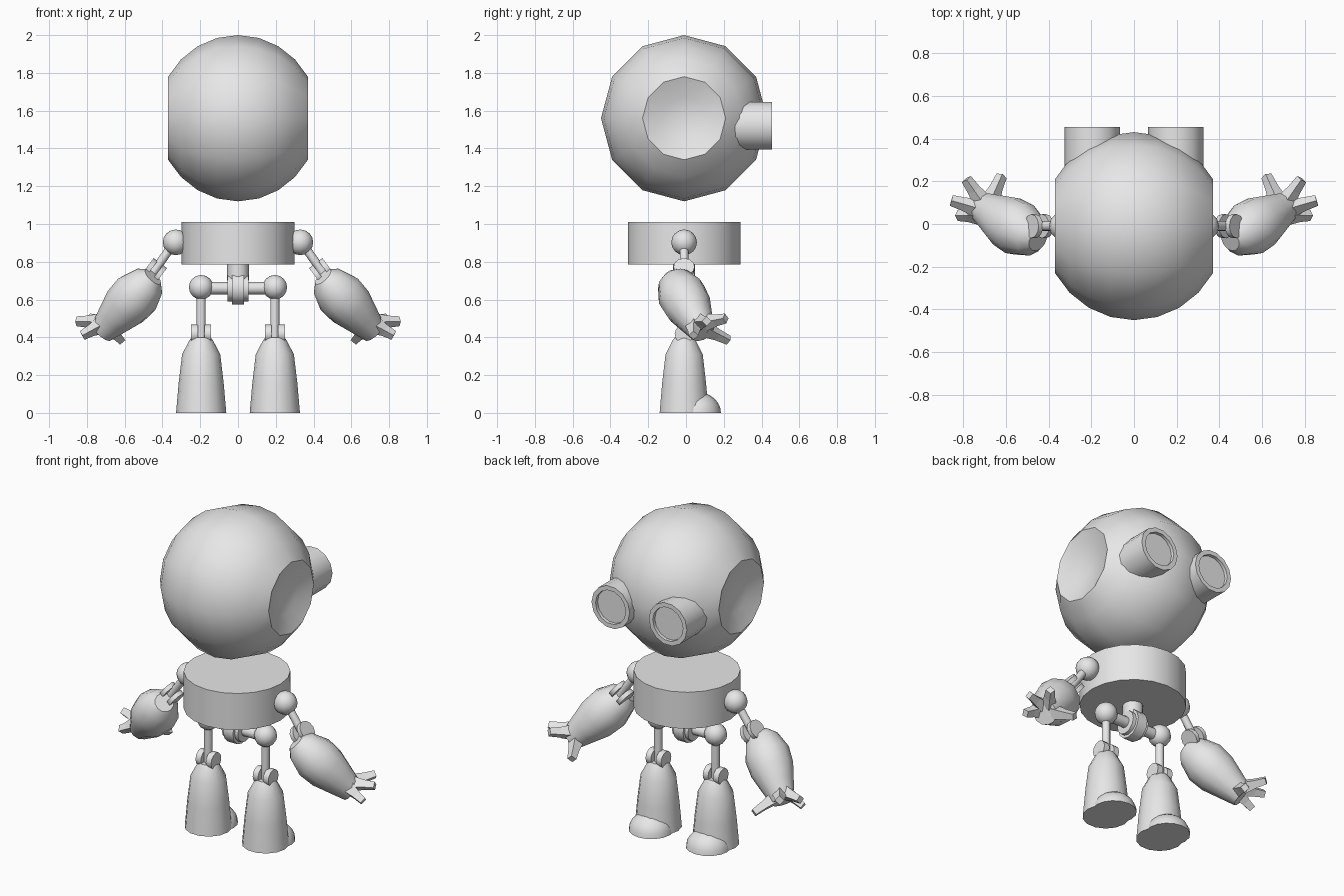
import bpy, bmesh, math
from mathutils import Vector

if "Cube" in bpy.data.objects:
    bpy.data.objects.remove(bpy.data.objects["Cube"])

grey = bpy.data.materials.new("light_grey")
grey.diffuse_color = (0.8, 0.8, 0.8, 1)
grey.use_nodes = True
grey.node_tree.nodes["Principled BSDF"].inputs["Base Color"].default_value = grey.diffuse_color
CY = -0.01  # depth of the body's centre line


def lathe(name, origin, direction, profile, segs, scale=(1, 1, 1), smooth=True):
    """Revolve (distance, radius) points about an axis; open ends get capped."""
    bm = bmesh.new()
    rings = []
    for d, r in profile:
        if r < 1e-5:
            rings.append([bm.verts.new((0, 0, d))])
        else:
            rings.append([bm.verts.new((r * math.cos(2 * math.pi * i / segs),
                                        r * math.sin(2 * math.pi * i / segs), d))
                          for i in range(segs)])
    for a, b in zip(rings, rings[1:]):
        for i in range(segs):
            j = (i + 1) % segs
            if len(a) == 1:
                bm.faces.new((a[0], b[j], b[i]))
            elif len(b) == 1:
                bm.faces.new((a[i], a[j], b[0]))
            else:
                bm.faces.new((a[i], a[j], b[j], b[i]))
    for ring in (rings[0], rings[-1]):
        if len(ring) > 1:
            bm.faces.new(ring)
    rot = Vector(direction).to_track_quat('Z', 'Y')
    for v in bm.verts:
        local = Vector(c * s for c, s in zip(v.co, scale))
        v.co = rot @ local + Vector(origin)
    bmesh.ops.recalc_face_normals(bm, faces=bm.faces)
    mesh = bpy.data.meshes.new(name)
    bm.to_mesh(mesh)
    bm.free()
    mesh.materials.append(grey)
    obj = bpy.data.objects.new(name, mesh)
    bpy.context.collection.objects.link(obj)
    if smooth:
        bpy.ops.object.select_all(action='DESELECT')
        obj.select_set(True)
        bpy.context.view_layer.objects.active = obj
        bpy.ops.object.shade_smooth_by_angle(angle=math.radians(40))
    return obj


def rod(name, a, b, r, segs=12):
    a, b = Vector(a), Vector(b)
    return lathe(name, a, b - a, [(0, r), ((b - a).length, r)], segs)


def ball(name, centre, r):
    prof = [(-r * math.cos(math.pi * i / 8), r * math.sin(math.pi * i / 8)) for i in range(9)]
    return lathe(name, centre, (0, 0, 1), prof, 12)


def clevis(name, centre, axis, r, gap, thick):
    """Two parallel discs around a joint."""
    axis = Vector(axis).normalized()
    for k in (-1, 1):
        c = Vector(centre) + axis * gap * k
        rod(name, c - axis * thick / 2, c + axis * thick / 2, r)


# Head: sphere about the x axis whose two end caps are pushed inwards
R, X = 0.44, 0.427
arc = [(X * math.cos(math.radians(a)), R * math.sin(math.radians(a))) for a in range(30, 151, 15)]
dish = [(0.312, 0), (0.327, 0.114)]
head = dish + arc + [(-d, r) for d, r in reversed(dish)]
lathe("head", (0, CY, 1.56), (1, 0, 0), head, 12)

# Body
lathe("body", (0, CY, 0.785), (0, 0, 1), [(0, 0.298), (0.225, 0.298)], 20)

# Pelvis: neck, barrel and cross bar
rod("pelvis_neck", (0, CY, 0.70), (0, CY, 0.80), 0.058)
lathe("pelvis_barrel", (0, CY, 0.66), (1, 0, 0),
      [(-0.055, 0.07), (-0.033, 0.07), (-0.033, 0.087), (0.033, 0.087),
       (0.033, 0.07), (0.055, 0.07)], 12)
rod("pelvis_bar", (-0.195, CY, 0.66), (0.195, CY, 0.66), 0.033)

for s in (-1, 1):
    # Eye tube with a recessed lens
    lathe("eye", (s * 0.195, 0.22, 1.52), (0, 1, 0),
          [(0, 0.13), (0.235, 0.13), (0.235, 0.103), (0.215, 0.103)], 14)

    # Leg
    x = s * 0.195
    ball("hip_ball", (x, CY, 0.665), 0.065)
    rod("upper_leg", (x, CY, 0.66), (x, CY, 0.40), 0.024)
    clevis("knee_disc", (x, CY, 0.418), (1, 0, 0), 0.05, 0.035, 0.036)
    lathe("lower_leg", (x, CY, 0), (0, 0, 1),
          [(0, 0.133), (0.16, 0.119), (0.31, 0.101), (0.385, 0.062), (0.40, 0.05)], 14)
    dome = [(math.sin(math.radians(a)), math.cos(math.radians(a))) for a in range(0, 91, 15)]
    lathe("toe", (x, 0.06, 0), (0, 0, 1), dome, 16, scale=(0.127, 0.125, 0.11))

    # Arm
    ball("shoulder_ball", (s * 0.33, CY, 0.903), 0.068)
    rod("upper_arm", (s * 0.335, CY, 0.905), (s * 0.455, CY, 0.735), 0.023)
    clevis("elbow_disc", (s * 0.445, CY, 0.748), (s * 0.8, 0, 0.6), 0.056, 0.031, 0.026)
    a, b = Vector((s * 0.45, -0.075, 0.72)), Vector((s * 0.72, 0.085, 0.43))
    length = (b - a).length
    shape = [(0, 0.055), (0.09, 0.095), (0.32, 0.13), (0.54, 0.125), (0.76, 0.098), (1, 0.068)]
    lathe("forearm", a, b - a, [(t * length, r) for t, r in shape], 12)

    # Fingers and thumb, splayed from the end of the forearm
    axis = (b - a).normalized()
    tips = [("finger", 0.785, 0.21, 0.50), ("finger", 0.855, 0.11, 0.485),
            ("finger", 0.825, 0.04, 0.41), ("thumb", 0.62, 0.225, 0.385)]
    for name, tx, ty, tz in tips:
        tip = Vector((s * tx, ty, tz))
        out = tip - b
        out = (out - axis * out.dot(axis)).normalized()
        base = b + out * 0.045 - axis * 0.03
        n = (tip - base).length
        lathe(name, base, tip - base, [(0, 0.046), (n * 0.5, 0.032), (n, 0.026)], 4, smooth=False)
